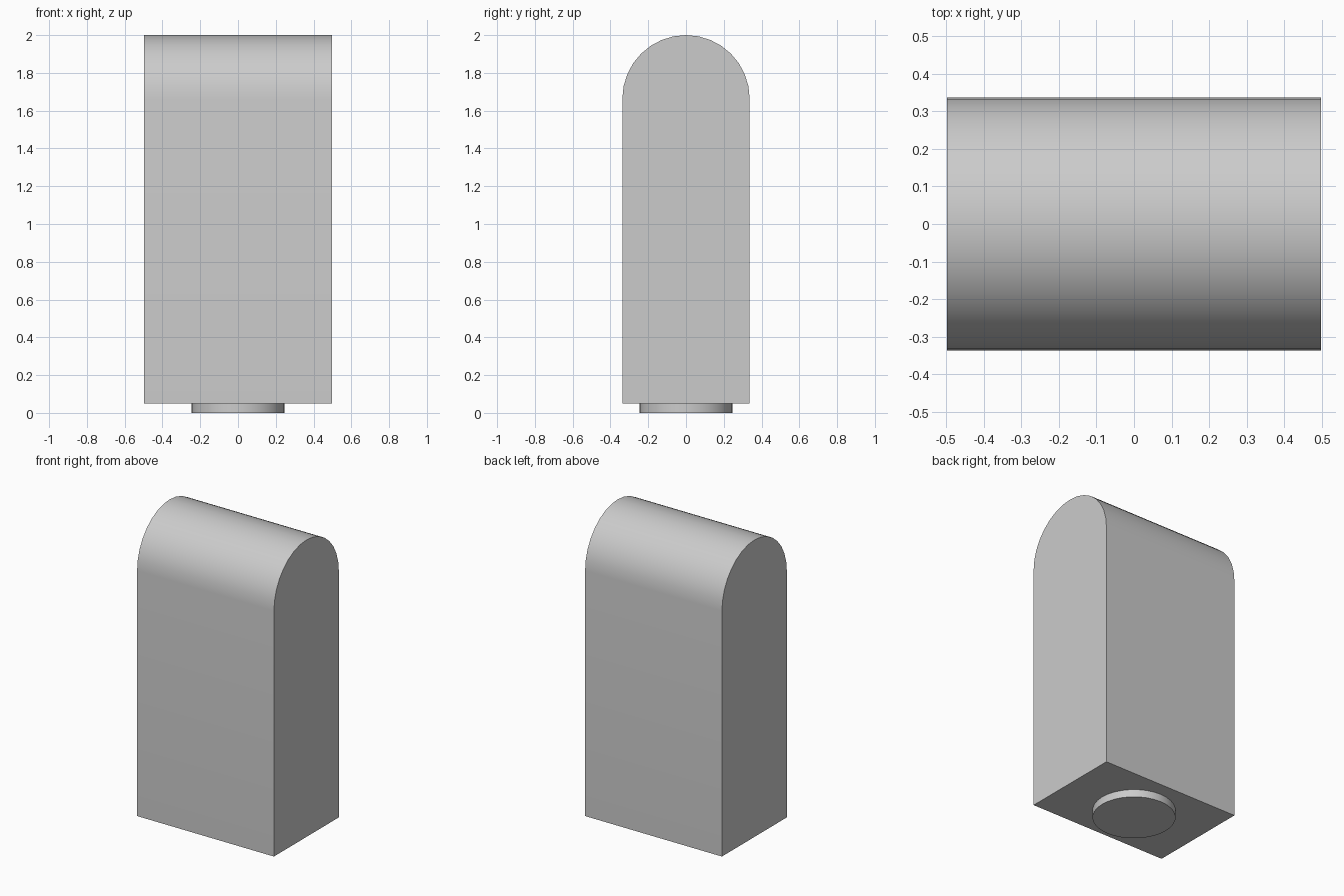
import bpy
import bmesh
import math

cube = bpy.data.objects.get("Cube")
if cube:
    bpy.data.objects.remove(cube, do_unlink=True)

HALF_WIDTH = 0.497
RADIUS = 0.337
FOOT_RADIUS = 0.247
FOOT_HEIGHT = 0.05
TOP = 2.0
ARC_STEPS = 16

grey = bpy.data.materials.new("plain_grey")
grey.use_nodes = True
colour = (0.6, 0.6, 0.6, 1)
grey.diffuse_color = colour
grey.node_tree.nodes["Principled BSDF"].inputs["Base Color"].default_value = colour


def extruded(name, profile, offset):
    """Make a closed solid by extruding a flat outline along an offset."""
    bm = bmesh.new()
    face = bm.faces.new([bm.verts.new(p) for p in profile])
    result = bmesh.ops.extrude_face_region(bm, geom=[face], use_keep_orig=True)
    moved = [v for v in result["geom"] if isinstance(v, bmesh.types.BMVert)]
    bmesh.ops.translate(bm, verts=moved, vec=offset)
    bmesh.ops.recalc_face_normals(bm, faces=bm.faces)
    mesh = bpy.data.meshes.new(name)
    bm.to_mesh(mesh)
    bm.free()
    mesh.materials.append(grey)
    obj = bpy.data.objects.new(name, mesh)
    bpy.context.collection.objects.link(obj)
    bpy.ops.object.select_all(action="DESELECT")
    obj.select_set(True)
    bpy.context.view_layer.objects.active = obj
    bpy.ops.object.shade_smooth_by_angle(angle=math.radians(30))
    return obj


# Upright body with a half-round top
outline = [(-HALF_WIDTH, -RADIUS, FOOT_HEIGHT), (-HALF_WIDTH, RADIUS, FOOT_HEIGHT)]
for i in range(ARC_STEPS + 1):
    a = math.pi * i / ARC_STEPS
    outline.append((-HALF_WIDTH, RADIUS * math.cos(a), TOP - RADIUS + RADIUS * math.sin(a)))
extruded("rounded_body", outline, (2 * HALF_WIDTH, 0, 0))

# Short round foot under the body
circle = []
for i in range(2 * ARC_STEPS):
    a = math.pi * i / ARC_STEPS
    circle.append((FOOT_RADIUS * math.cos(a), FOOT_RADIUS * math.sin(a), 0))
extruded("round_foot", circle, (0, 0, FOOT_HEIGHT))
